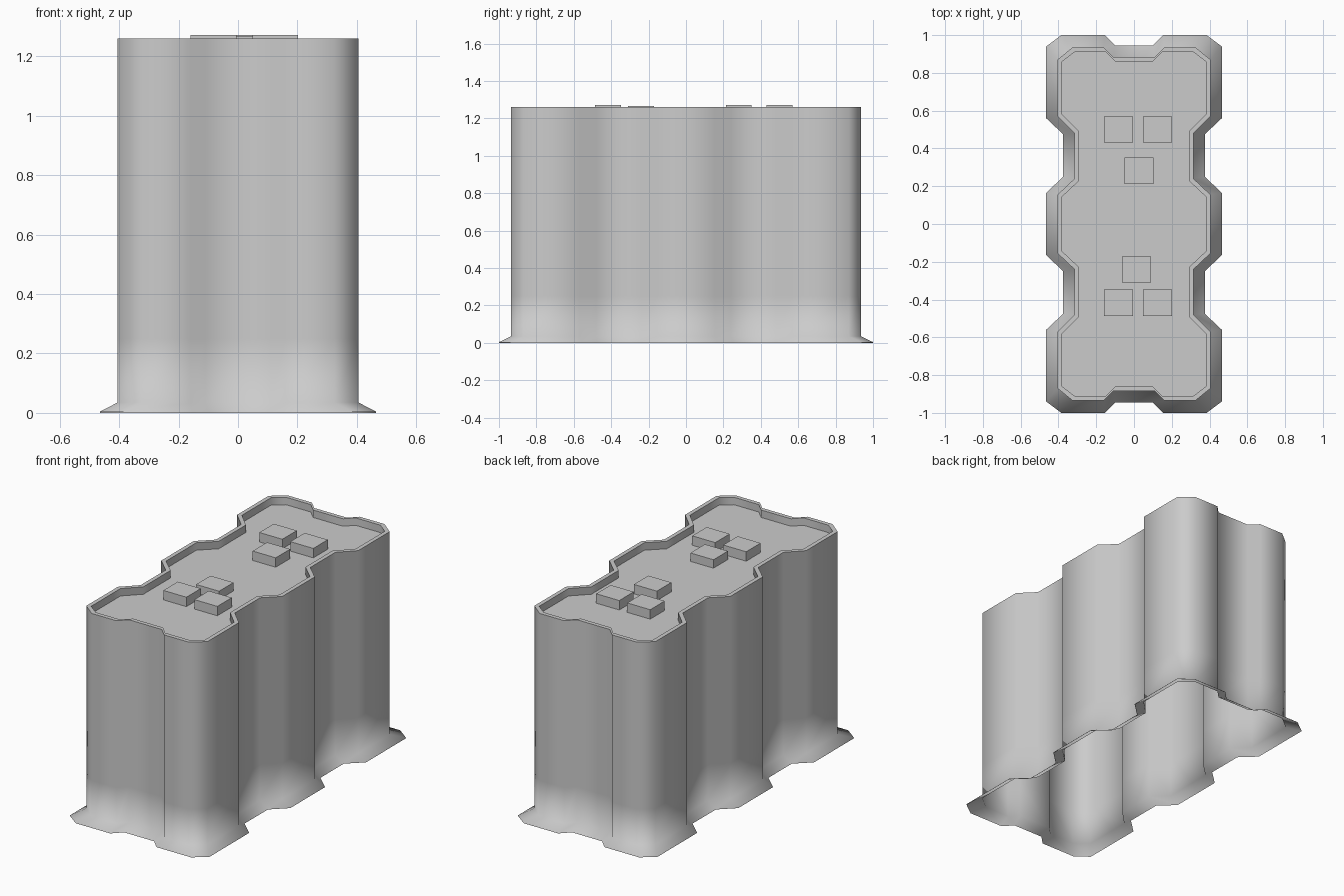
import bpy
import bmesh
import math

cube = bpy.data.objects.get("Cube")
if cube:
    bpy.data.objects.remove(cube, do_unlink=True)

grey = bpy.data.materials.new("plain_grey")
grey.use_nodes = True
grey.diffuse_color = (0.6, 0.6, 0.6, 1)
grey.node_tree.nodes["Principled BSDF"].inputs["Base Color"].default_value = (0.6, 0.6, 0.6, 1)


def add_object(name, bm):
    bmesh.ops.recalc_face_normals(bm, faces=bm.faces[:])
    mesh = bpy.data.meshes.new(name)
    bm.to_mesh(mesh)
    bm.free()
    mesh.materials.append(grey)
    obj = bpy.data.objects.new(name, mesh)
    bpy.context.collection.objects.link(obj)
    return obj


def mirrored(quarter):
    """Closed outline from the points of the +x +y quarter."""
    half = quarter + [(x, -y) for x, y in reversed(quarter)]
    return half + [(-x, y) for x, y in reversed(half)]


# Outlines with notched sides and ends
skirt = mirrored([(.10, .945), (.155, 1), (.385, 1), (.465, .94),
                  (.465, .56), (.375, .475), (.375, .25), (.465, .165)])
wall = mirrored([(.11, .885), (.16, .935), (.325, .935), (.405, .87),
                 (.405, .57), (.315, .48), (.315, .24), (.405, .155)])
inner = mirrored([(.10, .86), (.15, .91), (.315, .91), (.38, .86),
                  (.38, .58), (.29, .49), (.29, .23), (.38, .145)])

# Hollow body: flared skirt, wall, rim and sunken top, open underneath
bm = bmesh.new()
rings = []
for outline, z in [(skirt, 0), (skirt, .004), (wall, .035), (wall, .25),
                   (wall, 1.26), (inner, 1.26), (inner, 1.215)]:
    rings.append([bm.verts.new((x, y, z)) for x, y in outline])
for low, high in zip(rings, rings[1:]):
    for i in range(len(low)):
        j = (i + 1) % len(low)
        bm.faces.new((low[j], low[i], high[i], high[j]))
bm.faces.new(rings[-1])
body = add_object("notched_body", bm)
bpy.ops.object.select_all(action='DESELECT')
body.select_set(True)
bpy.context.view_layer.objects.active = body
bpy.ops.object.shade_smooth_by_angle(angle=math.radians(70))

# Two groups of three blocks on the sunken top
blocks = [(-.082, .5, 1.272), (.125, .5, 1.272), (.026, .282, 1.272),
          (.013, -.24, 1.266), (-.082, -.417, 1.272), (.125, -.417, 1.272)]
for number, (x, y, top) in enumerate(blocks, 1):
    bm = bmesh.new()
    bmesh.ops.create_cube(bm, size=1)
    bmesh.ops.scale(bm, vec=(.154, .138, top - 1.215), verts=bm.verts)
    bmesh.ops.translate(bm, vec=(x, y, (top + 1.215) / 2), verts=bm.verts)
    add_object(f"top_block_{number}", bm)
